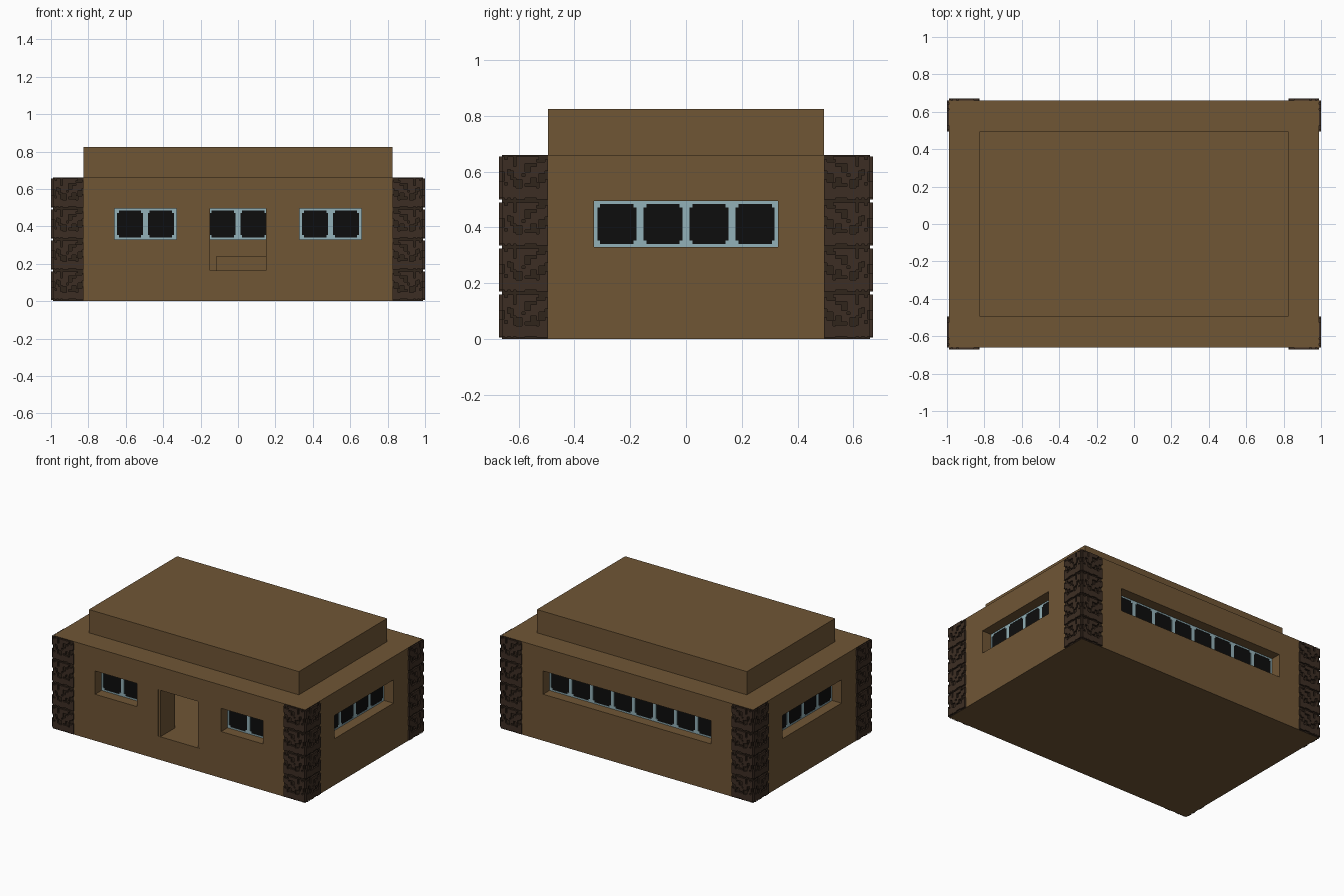
import bpy, bmesh, random
from mathutils import Matrix, Vector
from math import pi

random.seed(7)
cube = bpy.data.objects.get("Cube")
if cube:
    bpy.data.objects.remove(cube, do_unlink=True)

B = 2 / 12.125        # one building block
P = 1 / 16            # fine detail step, in blocks


def material(name, rgb):
    m = bpy.data.materials.new(name)
    m.diffuse_color = (*rgb, 1)
    m.use_nodes = True
    bsdf = m.node_tree.nodes["Principled BSDF"]
    bsdf.inputs["Base Color"].default_value = (*rgb, 1)
    bsdf.inputs["Roughness"].default_value = 0.9
    return m


PLANKS = material("brown planks", (0.160, 0.092, 0.036))
BARK = material("dark bark", (0.046, 0.027, 0.017))
GROOVE = material("bark groove", (0.030, 0.018, 0.011))
FRAME = material("pale blue frame", (0.29, 0.44, 0.48))
GLASS = material("black glass", (0.004, 0.004, 0.004))


def boxes(name, items, mats, turn=0.0, at=(0, 0, 0)):
    """One object from boxes (x0, x1, y0, y1, z0, z1) given in blocks."""
    bm = bmesh.new()
    for x0, x1, y0, y1, z0, z1 in items:
        mid = Vector((x0 + x1, y0 + y1, z0 + z1)) / 2
        size = Matrix.Diagonal((abs(x1 - x0), abs(y1 - y0), abs(z1 - z0), 1))
        bmesh.ops.create_cube(bm, size=1, matrix=Matrix.Translation(mid) @ size)
    place = Matrix.Translation(at) @ Matrix.Rotation(turn, 4, 'Z')
    bmesh.ops.transform(bm, matrix=Matrix.Scale(B, 4) @ place, verts=bm.verts)
    me = bpy.data.meshes.new(name)
    bm.to_mesh(me)
    bm.free()
    for m in mats:
        me.materials.append(m)
    ob = bpy.data.objects.new(name, me)
    bpy.context.collection.objects.link(ob)
    return ob


# Floor, leaving the corners free for the pillars
boxes("floor", [(-5, 5, -4, 4, 0, 1)] +
      [(s * 5, s * 6, -3, 3, 0, 1) for s in (-1, 1)], [PLANKS])

# Front wall: door gap in the middle, a window on each side
front = [(-5, 5, -4, -3, 3, 4)]
for s in (-1, 1):
    front += [(s * 1, s * 2, -4, -3, 1, 3),
              (s * 2, s * 4, -4, -3, 1, 2),
              (s * 4, s * 5, -4, -3, 1, 3)]
boxes("front_wall", front, [PLANKS])

# Back wall: one long window
boxes("back_wall", [(-5, 5, 3, 4, 1, 2), (-5, 5, 3, 4, 3, 4),
                    (-5, -4, 3, 4, 2, 3), (4, 5, 3, 4, 2, 3)], [PLANKS])

# Side walls: one wide window each
for s, side in ((1, "left"), (-1, "right")):
    a, b = s * 5, s * 6
    boxes(side + "_wall", [(a, b, -3, 3, 1, 2), (a, b, -3, 3, 3, 4),
                           (a, b, -3, -2, 2, 3), (a, b, 2, 3, 2, 3)], [PLANKS])
    # Opened door leaf lying against the door jamb
    boxes(side + "_door_leaf", [(s * 0.9, s * 1, -3.99, -3, 1, 3)], [PLANKS])

# Raised roof and a low bench inside
boxes("raised_roof", [(-5, 5, -3, 3, 4, 5)], [PLANKS])
boxes("bench", [(-0.72, 0.9, 1.6, 3, 1, 1.45)], [PLANKS])


def window(name, count, at, turn):
    """A row of square panes, each black with a thin pale frame."""
    half = count / 2
    glass = [(-half, half, -0.05, 0.05, 0, 1)]
    frame = []
    t = 0.0625
    for i in range(count):
        l, r = i - half, i - half + 1
        frame += [(l, r, -t, t, 0, P), (l, r, -t, t, 1 - P, 1),
                  (l, l + 1.2 * P, -t, t, P, 1 - P),
                  (r - 1.2 * P, r, -t, t, P, 1 - P)]
        # Stepped corners
        for edge, d in ((l, 1), (r, -1)):
            for z, dz in ((0, 1), (1, -1)):
                frame.append((edge + d * P, edge + d * 2.2 * P, -t, t,
                              z + dz * P, z + dz * 2.2 * P))
    boxes(name + "_glass", glass, [GLASS], turn, at)
    boxes(name + "_frame", frame, [FRAME], turn, at)


window("front_left_window", 2, (3, -3.5, 2), 0)
window("front_right_window", 2, (-3, -3.5, 2), 0)
window("back_window", 8, (0, 3.5, 2), 0)
window("left_window", 4, (5.5, 0, 2), pi / 2)
window("right_window", 4, (-5.5, 0, 2), pi / 2)

# Bark pattern for one block face: raised strips split by short grooves
strips = []
u = 0
while u < 16:
    w = min(random.choice((1, 1, 2)), 16 - u)
    v = random.choice((0.5, 1))
    while v < 15:
        end = min(v + random.randint(4, 8), 15.5)
        strips.append((u * P, (u + w) * P, v * P, end * P))
        v = end + random.choice((1, 2, 3))
    u += w

# Corner pillars with raised bark on the two outer faces
for sx, xn in ((1, "left"), (-1, "right")):
    for sy, yn in ((-1, "front"), (1, "back")):
        name = f"{yn}_{xn}_pillar"
        core = boxes(name, [(sx * 5, sx * 6, sy * 3, sy * 4, 0, 4)],
                     [GROOVE, PLANKS])
        for f in core.data.polygons:
            f.material_index = 1 if abs(f.normal.z) > 0.5 else 0
        bark = []
        for k in range(4):
            for u0, u1, v0, v1 in strips:
                bark.append((sx * (5 + u0), sx * (5 + u1),
                             sy * 4, sy * (4 + P), k + v0, k + v1))
                bark.append((sx * 6, sx * (6 + P),
                             sy * (3 + u0), sy * (3 + u1), k + v0, k + v1))
        boxes(name + "_bark", bark, [BARK])
